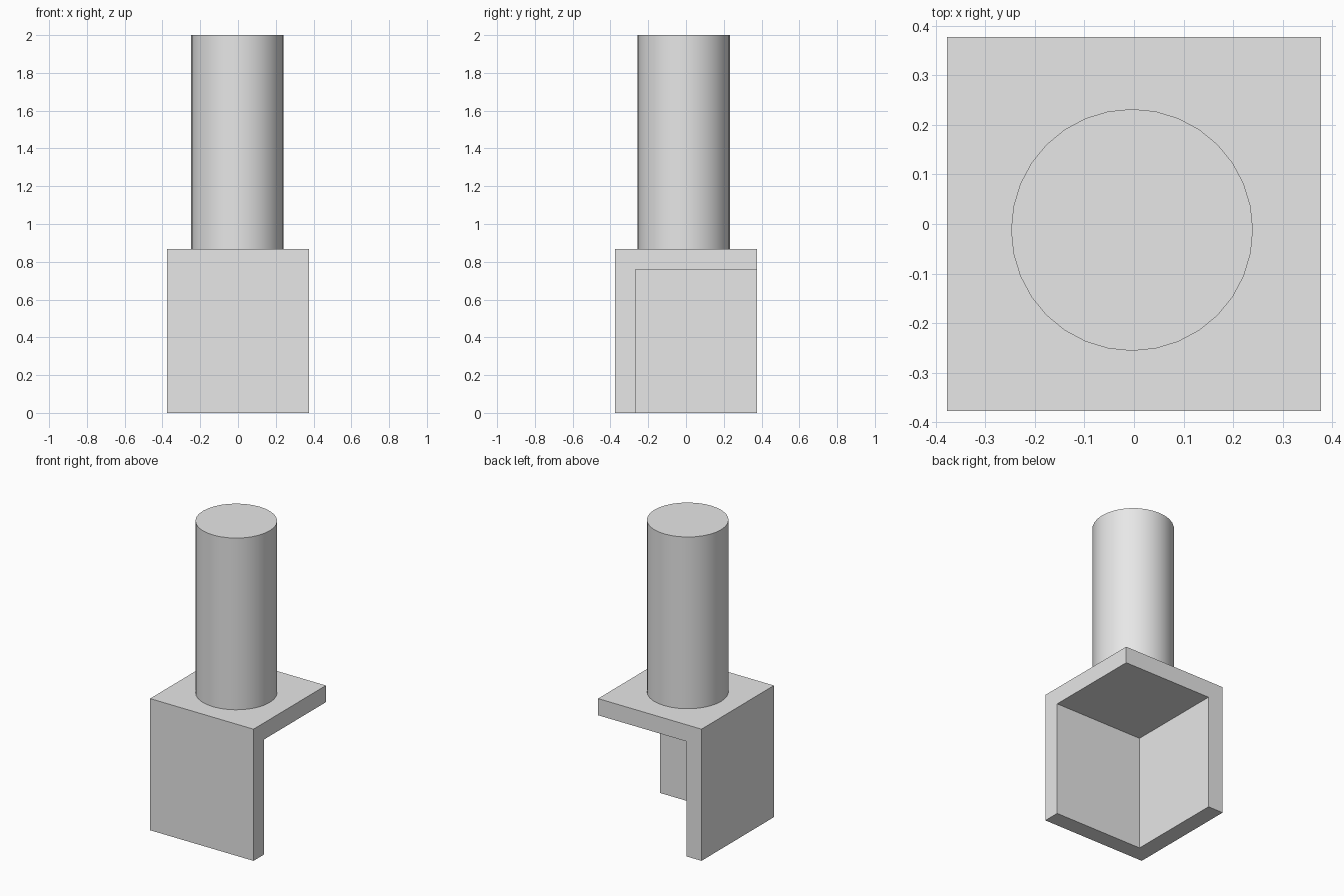
import bpy
import bmesh
from mathutils import Matrix, Vector

cube = bpy.data.objects.get("Cube")
if cube:
    bpy.data.objects.remove(cube, do_unlink=True)

HALF, HEIGHT, WALL = 0.377, 0.868, 0.11
RADIUS, TOP = 0.244, 2.0

grey = bpy.data.materials.new("light grey")
grey.use_nodes = True
grey.diffuse_color = (0.8, 0.8, 0.8, 1)
grey.node_tree.nodes["Principled BSDF"].inputs["Base Color"].default_value = (0.8, 0.8, 0.8, 1)


def add_object(name, bm):
    mesh = bpy.data.meshes.new(name)
    bm.to_mesh(mesh)
    bm.free()
    mesh.materials.append(grey)
    obj = bpy.data.objects.new(name, mesh)
    bpy.context.collection.objects.link(obj)
    return obj


# Corner bracket: top plate, front wall and one side wall, thickened inwards
bm = bmesh.new()
size = Matrix.Diagonal((2 * HALF, 2 * HALF, HEIGHT, 1))
bmesh.ops.create_cube(bm, size=1, matrix=Matrix.Translation((0, 0, HEIGHT / 2)) @ size)
bm.normal_update()
open_sides = [f for f in bm.faces if f.normal.dot(Vector((1, 1, -1))) > 0]
bmesh.ops.delete(bm, geom=open_sides, context="FACES")
bracket = add_object("corner_bracket", bm)
shell = bracket.modifiers.new("wall thickness", "SOLIDIFY")
shell.thickness = WALL
shell.offset = -1
shell.use_even_offset = True

# Round post standing on the plate, slightly off centre
bm = bmesh.new()
depth = TOP - HEIGHT
bmesh.ops.create_cone(bm, cap_ends=True, segments=32, radius1=RADIUS, radius2=RADIUS,
                      depth=depth, matrix=Matrix.Translation((-0.004, -0.012, TOP - depth / 2)))
post = add_object("round_post", bm)
bpy.ops.object.select_all(action="DESELECT")
post.select_set(True)
bpy.context.view_layer.objects.active = post
bpy.ops.object.shade_smooth_by_angle()
